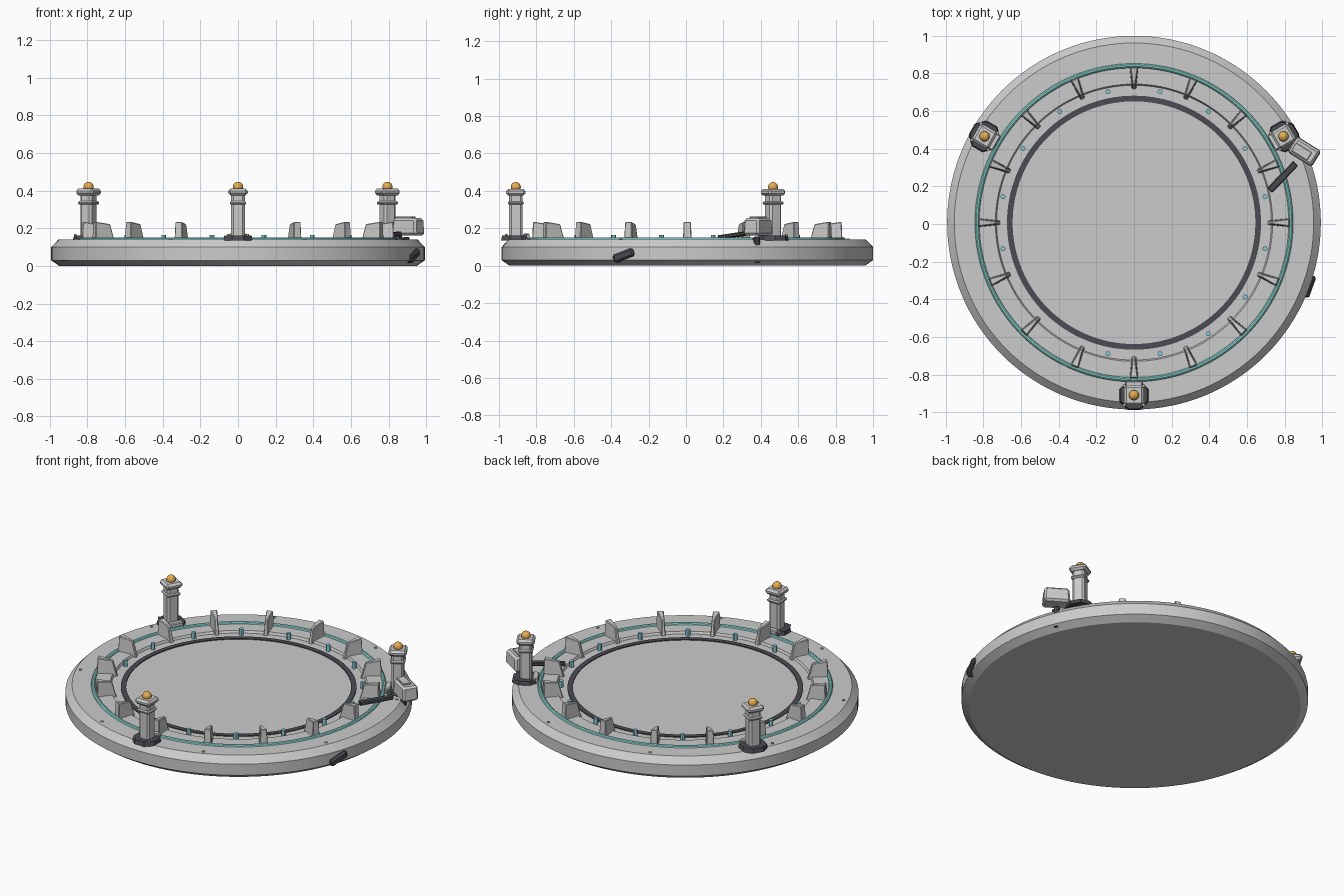
import bpy, bmesh
from math import sin, cos, pi, radians
from mathutils import Matrix, Vector

if "Cube" in bpy.data.objects:
    bpy.data.objects.remove(bpy.data.objects["Cube"])

CY = 0.007  # platform centre in y


def material(name, col):
    m = bpy.data.materials.new(name)
    m.diffuse_color = (*col, 1)
    m.use_nodes = True
    m.node_tree.nodes["Principled BSDF"].inputs["Base Color"].default_value = m.diffuse_color
    return m


DARK = material("dark_metal", (0.07, 0.07, 0.085))
CYAN = material("cyan_glow", (0.3, 0.78, 0.74))
BLUE = material("stud_blue", (0.25, 0.6, 0.7))
AMBER = material("amber_lamp", (0.8, 0.42, 0.08))


def finish(bm, name, mat=None, M=Matrix(), smooth=False, bevel=0):
    bmesh.ops.recalc_face_normals(bm, faces=bm.faces)
    me = bpy.data.meshes.new(name)
    bm.to_mesh(me)
    bm.free()
    ob = bpy.data.objects.new(name, me)
    bpy.context.collection.objects.link(ob)
    ob.matrix_world = Matrix.Translation((0, CY, 0)) @ M
    if mat:
        me.materials.append(mat)
    if bevel:
        b = ob.modifiers.new("bevel", 'BEVEL')
        b.width, b.segments = bevel, 1
    if smooth:
        bpy.ops.object.select_all(action='DESELECT')
        ob.select_set(True)
        bpy.context.view_layer.objects.active = ob
        bpy.ops.object.shade_smooth_by_angle(angle=radians(30))
    return ob


def lathe(name, prof, mat=None, closed=False, n=128):
    bm = bmesh.new()
    rings = []
    for r, z in prof:
        if r == 0:
            rings.append([bm.verts.new((0, 0, z))] * n)
        else:
            rings.append([bm.verts.new((r * cos(2 * pi * i / n), r * sin(2 * pi * i / n), z)) for i in range(n)])
    pairs = list(zip(rings, rings[1:])) + ([(rings[-1], rings[0])] if closed else [])
    for a, b in pairs:
        for i in range(n):
            j = (i + 1) % n
            bm.faces.new(list(dict.fromkeys((a[i], a[j], b[j], b[i]))))
    return finish(bm, name, mat, smooth=True)


def place(ang, r, z=0):
    """Frame whose local x points outward at the given angle."""
    return Matrix.Rotation(radians(ang), 4, 'Z') @ Matrix.Translation((r, 0, z))


def box(name, size, M, mat=None, bevel=0.0, taper=1.0):
    bm = bmesh.new()
    bmesh.ops.create_cube(bm, size=1)
    for v in bm.verts:
        k = taper if v.co.z > 0 else 1
        v.co = Vector((v.co.x * size[0] * k, v.co.y * size[1] * k, v.co.z * size[2]))
    return finish(bm, name, mat, M, bevel=bevel)


def cylinder(name, r, h, M, mat=None, n=12, r2=None):
    bm = bmesh.new()
    bmesh.ops.create_cone(bm, cap_ends=True, segments=n, radius1=r, radius2=r if r2 is None else r2, depth=h)
    return finish(bm, name, mat, M, smooth=n > 8)


# platform body with chamfered rim and shallow inner recess
lathe("platform", [(0, 0), (0.95, 0), (0.993, 0.03), (0.993, 0.10), (0.955, 0.14), (0.737, 0.14),
                   (0.730, 0.126), (0, 0.126)])
lathe("inner_dark_ring", [(0.645, 0.12), (0.645, 0.131), (0.675, 0.131), (0.675, 0.12)], DARK, True)
lathe("glow_ring", [(0.834 + 0.012 * cos(a * pi / 5), 0.14 + 0.012 * sin(a * pi / 5)) for a in range(10)],
      CYAN, True)

# sixteen wedge fins and the studs between them
for i in range(16):
    a = i * 22.5
    bm = bmesh.new()
    sides = []
    for s in (-1, 1):
        sides.append([bm.verts.new((r, s * w, z)) for r, z, w in
                      ((0.71, 0.12, 0.012), (0.738, 0.222, 0.008), (0.825, 0.235, 0.02), (0.83, 0.12, 0.024))])
        bm.faces.new(sides[-1])
    for k in range(4):
        j = (k + 1) % 4
        bm.faces.new((sides[0][k], sides[0][j], sides[1][j], sides[1][k]))
    finish(bm, "fin", None, place(a, 0), bevel=0.004)
    if i not in (9, 10):
        cylinder("stud", 0.013, 0.045, place(a + 11.25, 0.71, 0.1425), BLUE)

# rim bolts
for i in range(8):
    cylinder("rim_bolt", 0.009, 0.012, place(22.5 + 45 * i, 0.93, 0.139))

# three beacon posts
for a in (30, 150, 270):
    oct_rot = Matrix.Rotation(pi / 8, 4, 'Z')
    cylinder("post_base", 0.085, 0.026, place(a, 0.917, 0.149) @ oct_rot, DARK, 8, 0.078)
    box("post_foot", (0.035, 0.09, 0.035), place(a, 0.86, 0.155), None, 0.005)
    box("post_shaft", (0.072, 0.072, 0.24), place(a, 0.917, 0.27), None, 0.012)
    box("post_collar", (0.086, 0.086, 0.018), place(a, 0.917, 0.335), None, 0.006)
    box("post_cap", (0.104, 0.104, 0.036), place(a, 0.917, 0.393), None, 0.012)
    for x in (-1, 1):
        for y in (-1, 1):
            cylinder("base_bolt", 0.007, 0.01, place(a, 0.917, 0.164) @ Matrix.Translation((0.052 * x, 0.052 * y, 0)))
    bm = bmesh.new()
    bmesh.ops.create_uvsphere(bm, u_segments=20, v_segments=12, radius=0.027)
    finish(bm, "post_lamp", AMBER, place(a, 0.917, 0.42), smooth=True)


def at(x, y, z, yaw, pitch=0):
    return (Matrix.Translation((x, y - CY, z)) @ Matrix.Rotation(radians(yaw), 4, 'Z')
            @ Matrix.Rotation(radians(pitch), 4, 'Y'))


# control box beside the right post, with its dark lever
box("control_box", (0.155, 0.1, 0.092), at(0.905, 0.385, 0.208, -32), None, 0.012, 0.92)
box("control_lid", (0.1, 0.05, 0.012), at(0.89, 0.385, 0.258, -32), None, 0.003)
box("lever", (0.2, 0.036, 0.022), at(0.79, 0.25, 0.162, 46, -6), DARK, 0.005)

# fittings on the rim
box("rim_latch", (0.05, 0.12, 0.045), place(-20, 0.985, 0.055) @ Matrix.Rotation(radians(20), 4, 'X'), DARK, 0.01)
box("rim_clip", (0.03, 0.03, 0.14), place(22.5, 0.968, 0.085), DARK, 0.006)
